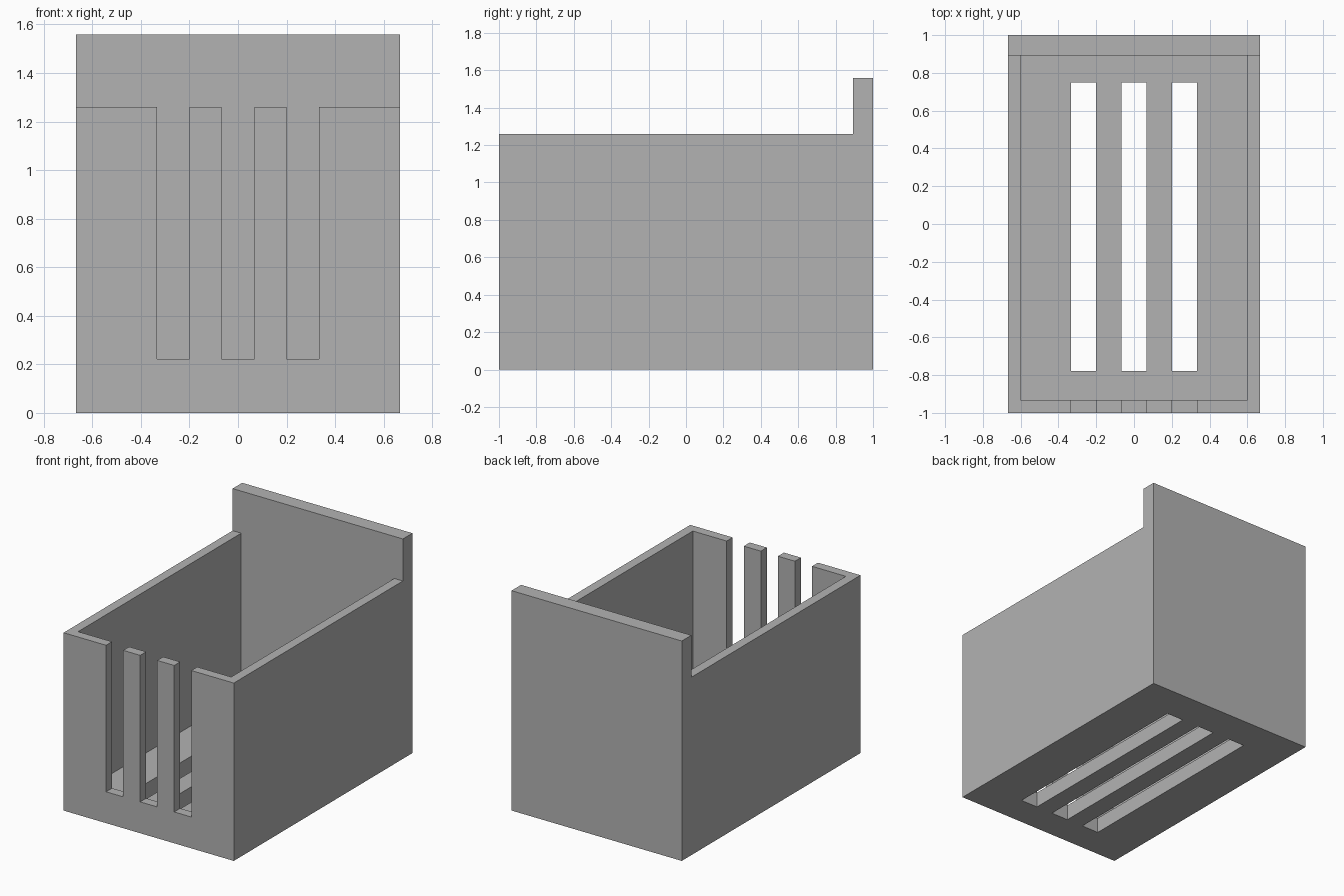
import bpy, bmesh

if "Cube" in bpy.data.objects:
    bpy.data.objects.remove(bpy.data.objects["Cube"], do_unlink=True)

HALF_W = 0.667      # half width
WALL = 0.067        # side and front wall
BACK = 0.107        # back wall
FLOOR = 0.11
RIM, TOP = 1.26, 1.558
SLOT_W, SLOT_STEP = 0.134, 0.267

grey = bpy.data.materials.new("plain grey")
grey.use_nodes = True
colour = (0.45, 0.45, 0.45, 1)
grey.diffuse_color = colour
grey.node_tree.nodes["Principled BSDF"].inputs["Base Color"].default_value = colour


def prism(name, profile, x0, x1):
    """Extrude a (y, z) profile along x."""
    bm = bmesh.new()
    face = bm.faces.new([bm.verts.new((x0, y, z)) for y, z in profile])
    side = bmesh.ops.extrude_face_region(bm, geom=[face])
    moved = [v for v in side["geom"] if isinstance(v, bmesh.types.BMVert)]
    bmesh.ops.translate(bm, verts=moved, vec=(x1 - x0, 0, 0))
    bmesh.ops.recalc_face_normals(bm, faces=bm.faces)
    mesh = bpy.data.meshes.new(name)
    bm.to_mesh(mesh)
    bm.free()
    mesh.materials.append(grey)
    obj = bpy.data.objects.new(name, mesh)
    bpy.context.collection.objects.link(obj)
    return obj


def cut_box(target, name, x, y, z):
    """Cut a box, given as ranges, out of the target."""
    cutter = prism(name, [(y[0], z[0]), (y[1], z[0]), (y[1], z[1]), (y[0], z[1])], *x)
    cutter.hide_render = True
    mod = target.modifiers.new(name, 'BOOLEAN')
    mod.operation, mod.solver, mod.object = 'DIFFERENCE', 'EXACT', cutter
    bpy.context.view_layer.objects.active = target
    bpy.ops.object.modifier_apply(modifier=mod.name)
    bpy.data.objects.remove(cutter, do_unlink=True)


# Solid block with the raised back wall
inner_back = 1 - BACK
outline = [(-1, 0), (1, 0), (1, TOP), (inner_back, TOP), (inner_back, RIM), (-1, RIM)]
holder = prism("slotted_holder", outline, -HALF_W, HALF_W)

# Open cavity
inner_x = HALF_W - WALL
cut_box(holder, "cavity", (-inner_x, inner_x), (-1 + WALL, inner_back), (FLOOR, 2))

# Three slots in the front wall and three in the floor
for i in (-1, 0, 1):
    x = (i * SLOT_STEP - SLOT_W / 2, i * SLOT_STEP + SLOT_W / 2)
    cut_box(holder, "front_slot", x, (-1.1, -0.85), (0.222, 2))
    cut_box(holder, "floor_slot", x, (-0.778, 0.748), (-0.1, 0.2))
